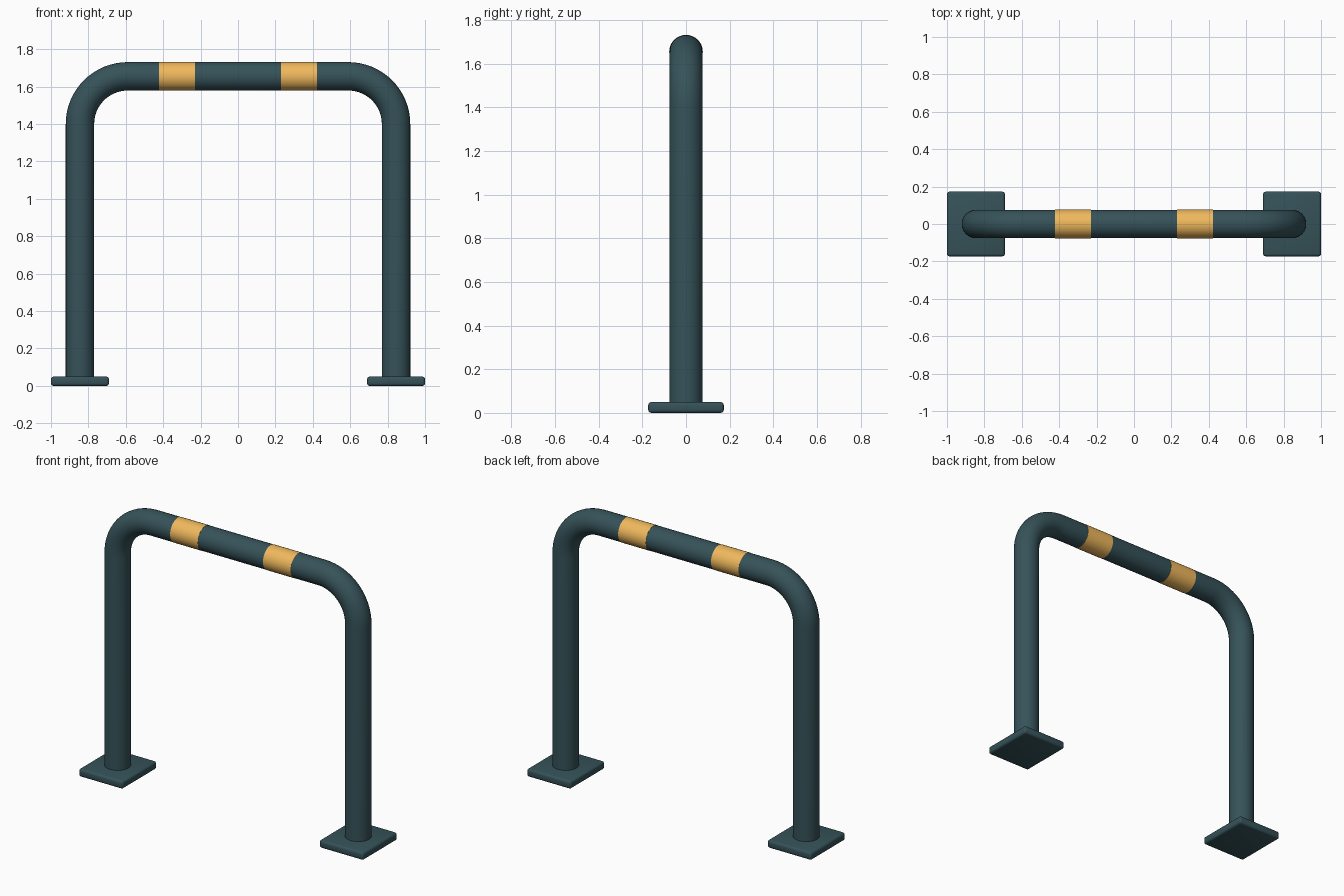
import bpy, bmesh, math
from mathutils import Vector, Matrix

if "Cube" in bpy.data.objects:
    bpy.data.objects.remove(bpy.data.objects["Cube"])

LEG_X, BAR_Z, R, BEND, SIDES = 0.845, 1.655, 0.076, 0.255, 48


def material(name, rgb):
    m = bpy.data.materials.new(name)
    m.diffuse_color = (*rgb, 1)
    m.use_nodes = True
    m.node_tree.nodes["Principled BSDF"].inputs["Base Color"].default_value = m.diffuse_color
    return m


def finish(name, bm, mat, angle=35):
    bmesh.ops.recalc_face_normals(bm, faces=bm.faces)
    me = bpy.data.meshes.new(name)
    bm.to_mesh(me)
    bm.free()
    ob = bpy.data.objects.new(name, me)
    bpy.context.collection.objects.link(ob)
    me.materials.append(mat)
    bpy.ops.object.select_all(action='DESELECT')
    ob.select_set(True)
    bpy.context.view_layer.objects.active = ob
    bpy.ops.object.shade_smooth_by_angle(angle=math.radians(angle))
    return ob


def sweep(name, path, radius, mat):
    """Round tube along (x, z, direction angle) stations in the XZ plane."""
    bm = bmesh.new()
    rings = []
    for x, z, a in path:
        side = Vector((-math.sin(a), 0, math.cos(a)))
        ring = []
        for i in range(SIDES):
            t = 2 * math.pi * i / SIDES
            ring.append(bm.verts.new(Vector((x, 0, z)) + radius * (
                side * math.cos(t) + Vector((0, 1, 0)) * math.sin(t))))
        rings.append(ring)
    for a, b in zip(rings, rings[1:]):
        for i in range(SIDES):
            j = (i + 1) % SIDES
            bm.faces.new((a[i], a[j], b[j], b[i]))
    bm.faces.new(rings[0])
    bm.faces.new(rings[-1])
    return finish(name, bm, mat)


teal = material("dark_teal", (0.036, 0.085, 0.1))
amber = material("amber", (0.87, 0.48, 0.11))

# Bent hoop: left leg, two quarter bends, right leg
path = [(-LEG_X, 0.03, math.pi / 2)]
for sx, start in ((-1, math.pi), (1, math.pi / 2)):
    for i in range(17):
        t = start - math.pi / 2 * i / 16
        path.append((sx * (LEG_X - BEND) + BEND * math.cos(t),
                     BAR_Z - BEND + BEND * math.sin(t), t - math.pi / 2))
path.append((LEG_X, 0.03, -math.pi / 2))
sweep("bent_tube", path, R, teal)

for side, s in (("left", -1), ("right", 1)):
    # Coloured band around the top bar
    sweep(side + "_band", [(s * 0.326 + d, BAR_Z, 0) for d in (-0.097, 0.097)],
          R + 0.001, amber)
    # Bevelled base plate
    bm = bmesh.new()
    bmesh.ops.create_cube(bm, size=1, matrix=Matrix.Translation((s * LEG_X, 0, 0.025))
                          @ Matrix.Diagonal((0.31, 0.346, 0.05, 1)))
    bmesh.ops.bevel(bm, geom=bm.edges[:], offset=0.014, segments=3,
                    profile=0.5, affect='EDGES')
    finish(side + "_base_plate", bm, teal)
